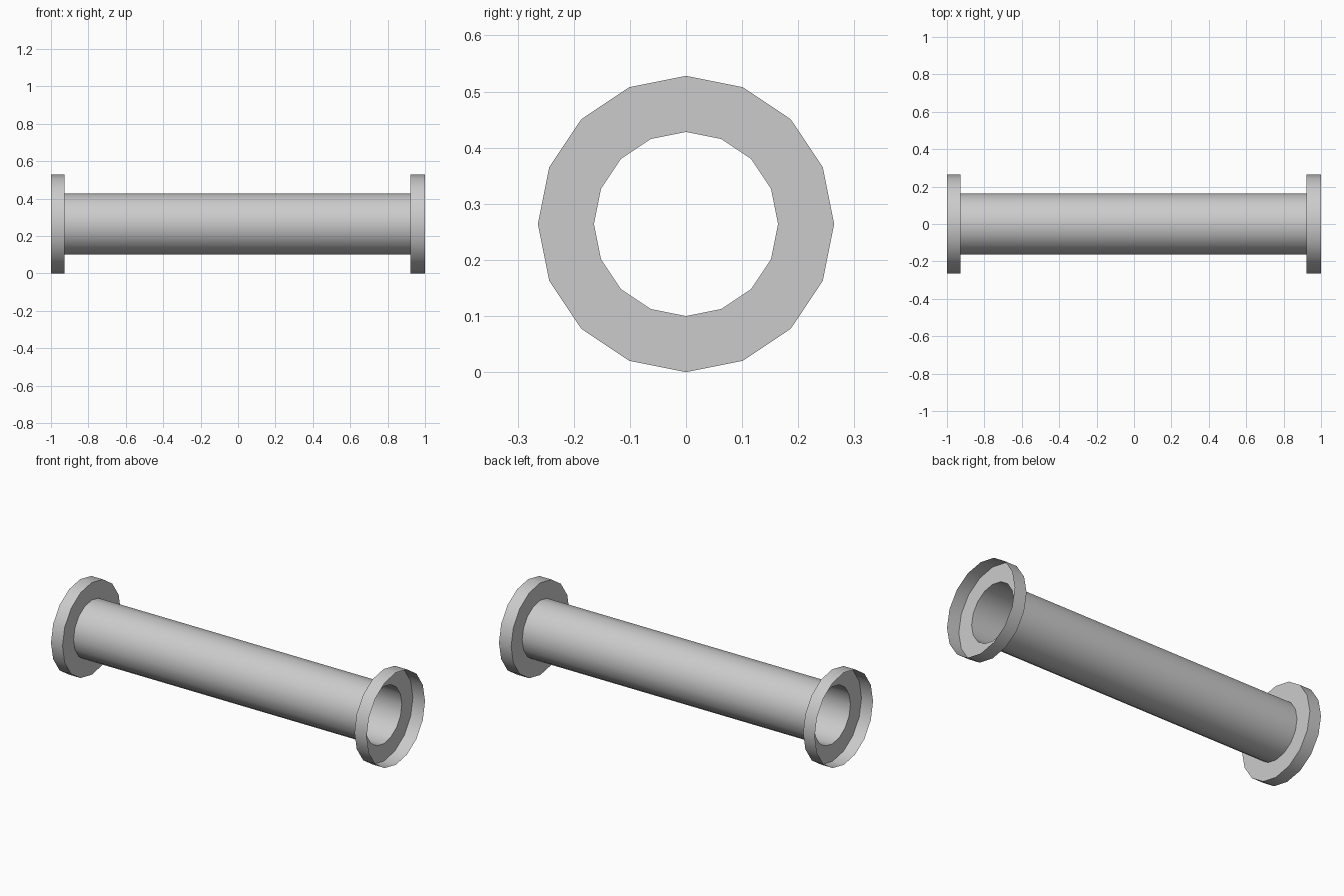
import bpy, bmesh
from math import cos, sin, tau, radians

if "Cube" in bpy.data.objects:
    bpy.data.objects.remove(bpy.data.objects["Cube"])

SIDES = 16
AXIS_Z = 0.264
R_TUBE, R_RIM = 0.164, 0.264


def lathe(name, profile):
    """Spin (x, radius) points around the horizontal axis as a thin open shell."""
    bm = bmesh.new()
    rings = [[bm.verts.new((x, r * cos(tau * i / SIDES), AXIS_Z + r * sin(tau * i / SIDES)))
              for i in range(SIDES)] for x, r in profile]
    for a, b in zip(rings, rings[1:]):
        for i in range(SIDES):
            j = (i + 1) % SIDES
            bm.faces.new((a[i], b[i], b[j], a[j]))
    bmesh.ops.reverse_faces(bm, faces=bm.faces)
    mesh = bpy.data.meshes.new(name)
    bm.to_mesh(mesh)
    bm.free()
    obj = bpy.data.objects.new(name, mesh)
    bpy.context.collection.objects.link(obj)
    bpy.ops.object.select_all(action='DESELECT')
    obj.select_set(True)
    bpy.context.view_layer.objects.active = obj
    bpy.ops.object.shade_smooth_by_angle(angle=radians(40))
    return obj


X_LEFT, X_RIGHT = -0.927, 0.923

# Hollow pipe body, open at both ends
lathe("pipe_tube", [(X_LEFT, R_TUBE), (X_RIGHT, R_TUBE)])

# End collars: flat ring on the inner side, open rim on the outer side
lathe("left_collar", [(-1, R_RIM), (X_LEFT, R_RIM), (X_LEFT, R_TUBE)])
lathe("right_collar", [(X_RIGHT, R_TUBE), (X_RIGHT, R_RIM), (1, R_RIM)])
